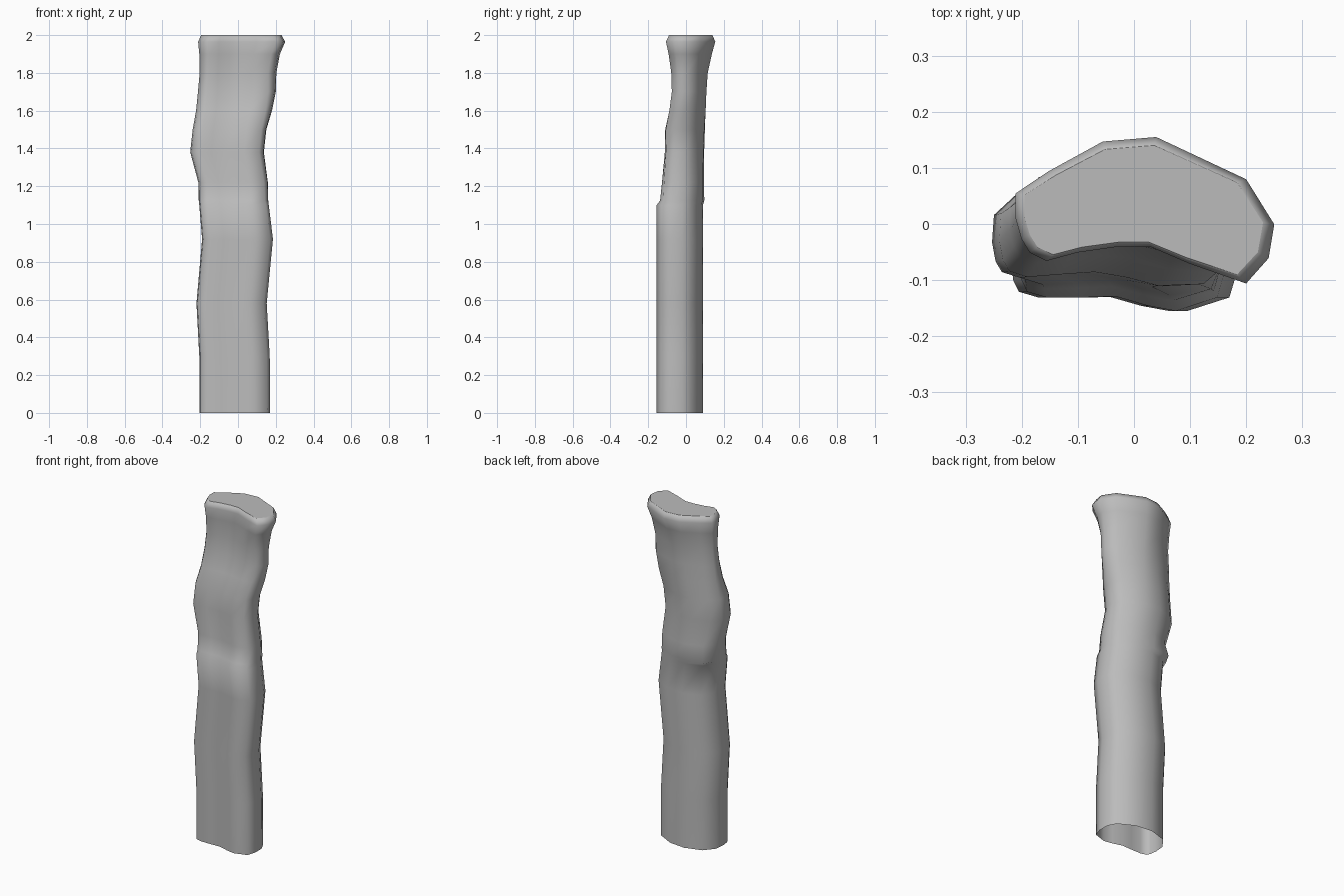
import bpy, bmesh

if "Cube" in bpy.data.objects:
    bpy.data.objects.remove(bpy.data.objects["Cube"])

# Kidney-shaped cross-sections of the lower and upper post, matched point by point
LOWER = [(-.205, -.06), (-.2, -.1), (-.19, -.12), (-.155, -.13), (-.09, -.13), (-.03, -.128),
         (.03, -.145), (.08, -.154), (.155, -.13), (.17, -.08), (.17, -.02), (.145, .03),
         (.05, .08), (-.05, .09), (-.15, .06), (-.2, 0)]
UPPER = [(-.21, .01), (-.2, -.025), (-.185, -.05), (-.155, -.065), (-.1, -.05), (-.03, -.04),
         (.03, -.04), (.1, -.07), (.2, -.105), (.24, -.06), (.25, 0), (.2, .08),
         (.04, .155), (-.055, .147), (-.15, .095), (-.21, .055)]

# z, left, right, front, back, blend from lower to upper section
LEVELS = [(0, -.205, .17, -.155, .09, 0), (.3, -.205, .168, -.155, .09, 0),
          (.58, -.22, .152, -.155, .09, 0), (.92, -.19, .185, -.155, .09, 0),
          (1.1, -.205, .163, -.155, .09, 0), (1.125, -.208, .16, -.137, .097, .1),
          (1.22, -.21, .158, -.127, .095, .2), (1.38, -.253, .137, -.112, .096, .3),
          (1.5, -.24, .15, -.11, .1, .35), (1.6, -.222, .18, -.088, .104, .6),
          (1.7, -.212, .2, -.075, .108, .8), (1.8, -.203, .203, -.078, .115, 1),
          (1.9, -.205, .222, -.092, .137, 1), (1.965, -.211, .25, -.106, .155, 1),
          (2, -.195, .23, -.09, .14, 1)]


def normalise(values):
    lo, hi = min(values), max(values)
    return [(v - lo) / (hi - lo) for v in values]


bm = bmesh.new()
rings = []
for z, left, right, front, back, t in LEVELS:
    mix = [(a[0] * (1 - t) + b[0] * t, a[1] * (1 - t) + b[1] * t) for a, b in zip(LOWER, UPPER)]
    us, vs = normalise([p[0] for p in mix]), normalise([p[1] for p in mix])
    rings.append([bm.verts.new((left + u * (right - left), front + v * (back - front), z))
                  for u, v in zip(us, vs)])

# Fold on the back left where the upper half overlaps the lower one
for i, (dx, dy) in {13: (0, .0), 14: (-.015, .018), 15: (-.003, .008)}.items():
    rings[5][i].co.x += dx
    rings[5][i].co.y += dy

# Side walls, open at the bottom
n = len(LOWER)
for a, b in zip(rings, rings[1:]):
    for i in range(n):
        j = (i + 1) % n
        bm.faces.new((a[i], a[j], b[j], b[i]))

# Closed flat top
cap = bm.faces.new(rings[-1])
bmesh.ops.inset_region(bm, faces=[cap], thickness=.012)
bmesh.ops.triangulate(bm, faces=[cap])
for f in bm.faces:
    f.smooth = True

mesh = bpy.data.meshes.new("post")
bm.to_mesh(mesh)
bm.free()
post = bpy.data.objects.new("post", mesh)
bpy.context.collection.objects.link(post)

grey = bpy.data.materials.new("mid grey")
grey.diffuse_color = (.5, .5, .5, 1)
grey.use_nodes = True
grey.node_tree.nodes["Principled BSDF"].inputs["Base Color"].default_value = grey.diffuse_color
mesh.materials.append(grey)
